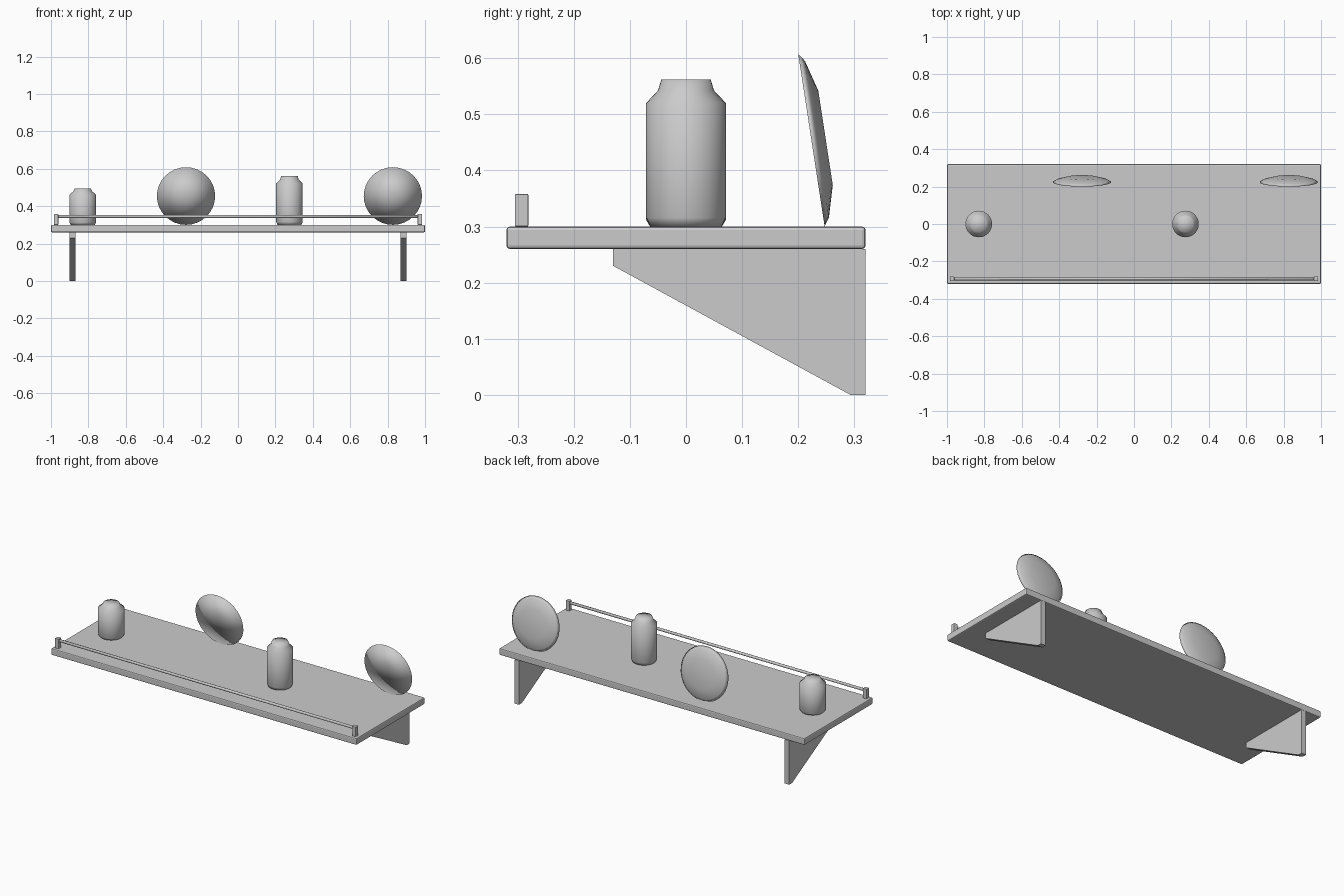
import bpy, bmesh, math
from mathutils import Matrix

if "Cube" in bpy.data.objects:
    bpy.data.objects.remove(bpy.data.objects["Cube"])


def make_object(name, bm, smooth=False):
    bmesh.ops.recalc_face_normals(bm, faces=bm.faces)
    me = bpy.data.meshes.new(name)
    bm.to_mesh(me)
    bm.free()
    for p in me.polygons:
        p.use_smooth = smooth
    ob = bpy.data.objects.new(name, me)
    bpy.context.collection.objects.link(ob)
    return ob


def box(name, size, loc, bevel=0.0):
    bm = bmesh.new()
    bmesh.ops.create_cube(bm, size=1)
    bmesh.ops.scale(bm, vec=size, verts=bm.verts)
    ob = make_object(name, bm)
    ob.location = loc
    if bevel:
        mod = ob.modifiers.new("bevel", 'BEVEL')
        mod.width = bevel
        mod.segments = 2
    return ob


def lathe(name, profile, segments=32):
    # Revolve (radius, height) points about z
    bm = bmesh.new()
    verts = [bm.verts.new((r, 0, z)) for r, z in profile]
    edges = [bm.edges.new(pair) for pair in zip(verts, verts[1:])]
    bmesh.ops.spin(bm, geom=verts + edges, cent=(0, 0, 0), axis=(0, 0, 1),
                   angle=2 * math.pi, steps=segments, use_duplicate=False)
    bmesh.ops.remove_doubles(bm, verts=bm.verts, dist=1e-5)
    return make_object(name, bm, smooth=True)


# Shelf board
TOP = 0.30
box("shelf_board", (2.0, 0.64, 0.04), (0, 0, 0.28), 0.006)

# Triangular wall brackets and rail posts on both sides
bracket = [(0.32, 0), (0.32, 0.26), (-0.13, 0.26), (-0.13, 0.23), (0.293, 0)]
for side, s in (("left", -1), ("right", 1)):
    bm = bmesh.new()
    face = bm.faces.new([bm.verts.new((s * 0.885 - 0.015, y, z)) for y, z in bracket])
    ext = bmesh.ops.extrude_face_region(bm, geom=[face], use_keep_orig=True)
    moved = [g for g in ext["geom"] if isinstance(g, bmesh.types.BMVert)]
    bmesh.ops.translate(bm, verts=moved, vec=(0.03, 0, 0))
    make_object(side + "_bracket", bm)
    box(side + "_rail_post", (0.024, 0.024, 0.058), (s * 0.973, -0.293, TOP + 0.029), 0.002)

# Front guard rail
bm = bmesh.new()
bmesh.ops.create_cone(bm, cap_ends=True, segments=12, radius1=0.008, radius2=0.008,
                      depth=1.946, matrix=Matrix.Rotation(math.pi / 2, 4, 'Y'))
make_object("guard_rail", bm, smooth=True).location = (0, -0.293, 0.345)

# Jars: the height scales with h
for name, x, h in (("short_jar", -0.83, 0.193), ("tall_jar", 0.275, 0.262)):
    jar = lathe(name, [(0, 0), (0.064, 0), (0.071, 0.06 * h), (0.071, 0.84 * h),
                       (0.05, 0.925 * h), (0.044, h), (0, h)])
    jar.location = (x, 0, TOP)

# Plates leaning backwards on edge, foot facing the wall
for name, x in (("middle_plate", -0.278), ("end_plate", 0.828)):
    plate = lathe(name, [(0, 0.008), (0.1558, 0), (0.141, 0.01),
                         (0.085, 0.0255), (0, 0.0255)])
    plate.rotation_euler = (-math.pi / 2 + 0.152, 0, 0)
    plate.location = (x, 0.2235, 0.454)
